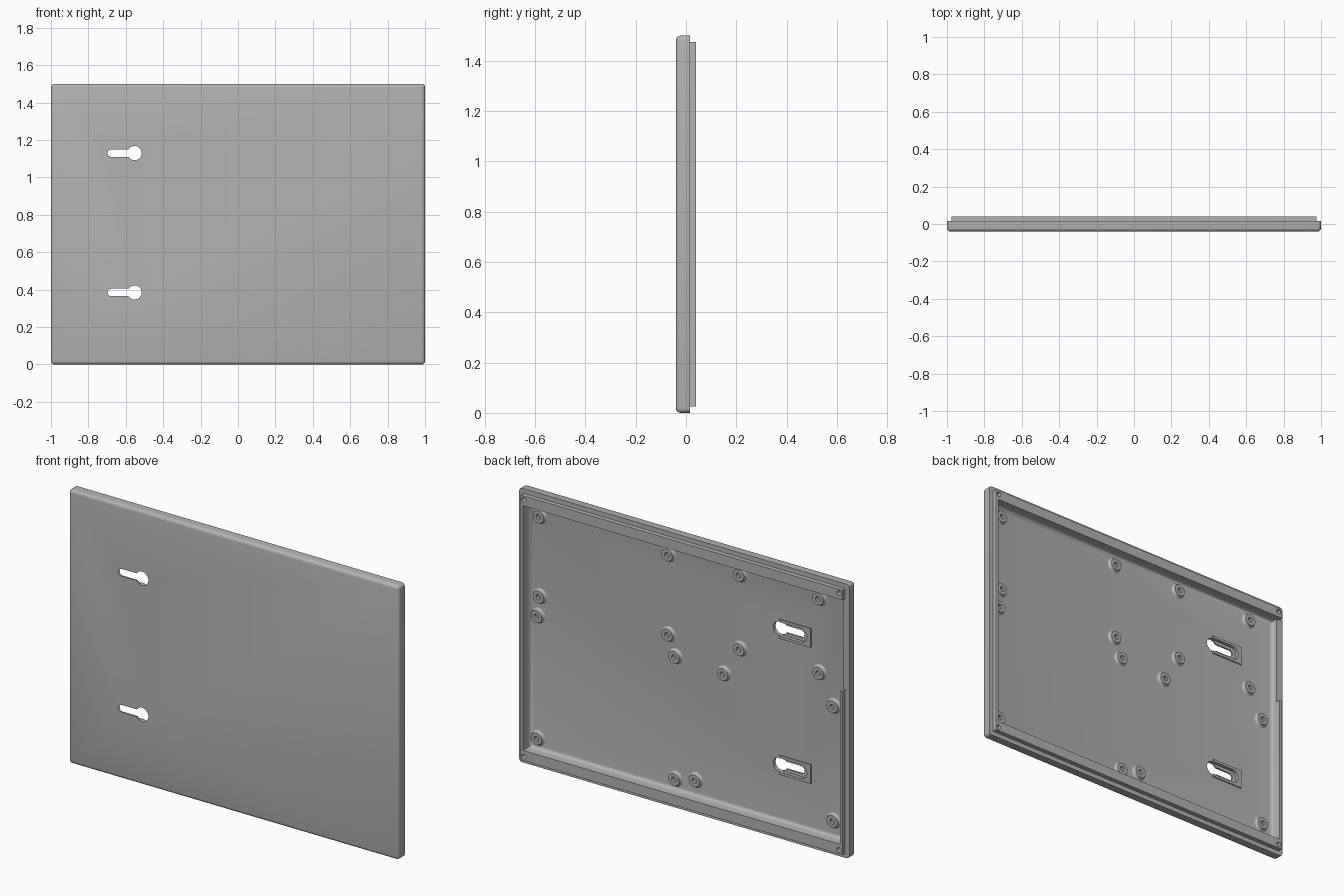
import bpy, bmesh
from math import pi, sin, cos
from mathutils import Vector

if "Cube" in bpy.data.objects:
    bpy.data.objects.remove(bpy.data.objects["Cube"])

grey = bpy.data.materials.new("plain grey")
grey.use_nodes = True
colour = (0.45, 0.45, 0.45, 1)
grey.diffuse_color = colour
grey.node_tree.nodes["Principled BSDF"].inputs["Base Color"].default_value = colour

FRONT, STEP, RIM = -0.04, 0.015, 0.04      # depth levels of the tray
FLOOR, BOSS_TOP = -0.02, -0.002
HEIGHT = 1.5


def finish(bm, name):
    bmesh.ops.recalc_face_normals(bm, faces=bm.faces)
    mesh = bpy.data.meshes.new(name)
    bm.to_mesh(mesh)
    bm.free()
    mesh.materials.append(grey)
    ob = bpy.data.objects.new(name, mesh)
    bpy.context.collection.objects.link(ob)
    return ob


def prism(name, outline, y0, y1, round_front=0, round_sides=False):
    """Extrude an x/z outline along y, optionally rounding the front edges."""
    bm = bmesh.new()
    face = bm.faces.new([bm.verts.new((x, y0, z)) for x, z in outline])
    out = bmesh.ops.extrude_face_region(bm, geom=[face])["geom"]
    bmesh.ops.translate(bm, verts=[v for v in out if isinstance(v, bmesh.types.BMVert)],
                        vec=(0, y1 - y0, 0))
    bmesh.ops.recalc_face_normals(bm, faces=bm.faces)
    if round_front:
        need = 1 if round_sides else 2
        edges = [e for e in bm.edges if sum(v.co.y < y0 + 1e-4 for v in e.verts) >= need]
        bmesh.ops.bevel(bm, geom=edges, offset=round_front, segments=4,
                        profile=0.5, affect='EDGES')
    return finish(bm, name)


def rect(x0, x1, z0, z1):
    return [(x0, z0), (x1, z0), (x1, z1), (x0, z1)]


def stadium(x0, x1, z, r, n=16):
    """Slot outline with round ends; x0 just below x1 gives a circle."""
    right = [(x1 + r * cos(a), z + r * sin(a)) for a in
             [-pi / 2 + pi * i / n for i in range(n + 1)]]
    left = [(x0 - r * cos(a), z - r * sin(a)) for a in
            [-pi / 2 + pi * i / n for i in range(n + 1)]]
    return right + left


def combine(target, tool, operation='DIFFERENCE'):
    mod = target.modifiers.new("shape", 'BOOLEAN')
    mod.operation, mod.object, mod.solver = operation, tool, 'EXACT'
    bpy.context.view_layer.objects.active = target
    bpy.ops.object.modifier_apply(modifier=mod.name)
    bpy.data.objects.remove(tool)


def smooth(ob):
    bpy.ops.object.select_all(action='DESELECT')
    ob.select_set(True)
    bpy.context.view_layer.objects.active = ob
    bpy.ops.object.shade_smooth_by_angle(angle=0.6)


# Tray: rounded shell plus a stepped lip, hollowed from the back
tray = prism("tray", rect(-1, 1, 0, HEIGHT), FRONT, STEP, 0.018, True)
combine(tray, prism("lip", rect(-0.975, 0.975, 0.025, HEIGHT - 0.025), -0.01, RIM), 'UNION')
combine(tray, prism("hollow", rect(-0.96, 0.96, 0.08, HEIGHT - 0.08), FLOOR, 0.1, 0.02))

# Gap in the lip along one side
combine(tray, prism("lip_gap", rect(-0.99, -0.95, 0.92, HEIGHT - 0.08), STEP - 0.001, 0.1))

# Screw holes in the four corners
for x in (-0.955, 0.955):
    for z in (0.047, HEIGHT - 0.047):
        combine(tray, prism("corner_hole", stadium(x - 0.0001, x, z, 0.013), -0.01, 0.1))

# Keyhole hangers: thin slot and round entry in front, wide slot and pad behind
for side, z in (("lower", 0.385), ("upper", 1.13)):
    pad = prism(side + "_keyhole_pad", rect(-0.745, -0.553, z - 0.052, z + 0.052),
                FLOOR - 0.001, FLOOR + 0.007)
    for part in (tray, pad):
        combine(part, prism("wide_slot", stadium(-0.685, -0.553, z, 0.038), -0.031, 0))
    combine(tray, prism("entry", stadium(-0.5531, -0.553, z, 0.038), -0.1, 0))
    combine(tray, prism("thin_slot", stadium(-0.677, -0.553, z, 0.02), -0.1, 0))
    smooth(pad)
smooth(tray)

# Mounting boss: turned profile with a flared foot and a blind hole
profile = [(0, FLOOR - 0.001), (0.046, FLOOR - 0.001), (0.041, FLOOR + 0.001),
           (0.036, FLOOR + 0.005), (0.033, FLOOR + 0.011), (0.033, BOSS_TOP),
           (0.014, BOSS_TOP), (0.014, FLOOR + 0.002), (0, FLOOR + 0.002)]
bm = bmesh.new()
verts = [bm.verts.new((r, y, 0)) for r, y in profile]
edges = [bm.edges.new(pair) for pair in zip(verts, verts[1:])]
bmesh.ops.spin(bm, geom=verts + edges, cent=(0, 0, 0), axis=(0, 1, 0),
               angle=2 * pi, steps=32)
bmesh.ops.remove_doubles(bm, verts=bm.verts, dist=1e-5)
boss = finish(bm, "mounting_boss")
smooth(boss)

# Four groups of four bosses
spots = [(x, z) for x in (0.897, 0.118) for z in (1.358, 0.92)]
spots += [(x, z) for x in (-0.316, -0.797) for z in (1.363, 0.956)]
spots += [(x, z) for x in (0.909, 0.076) for z in (0.81, 0.14)]
spots += [(-0.218, 0.795), (-0.048, 0.166), (-0.883, 0.795), (-0.883, 0.167)]
for i, (x, z) in enumerate(spots):
    ob = boss
    if i:
        ob = boss.copy()
        bpy.context.collection.objects.link(ob)
    ob.location = Vector((x, 0, z))
